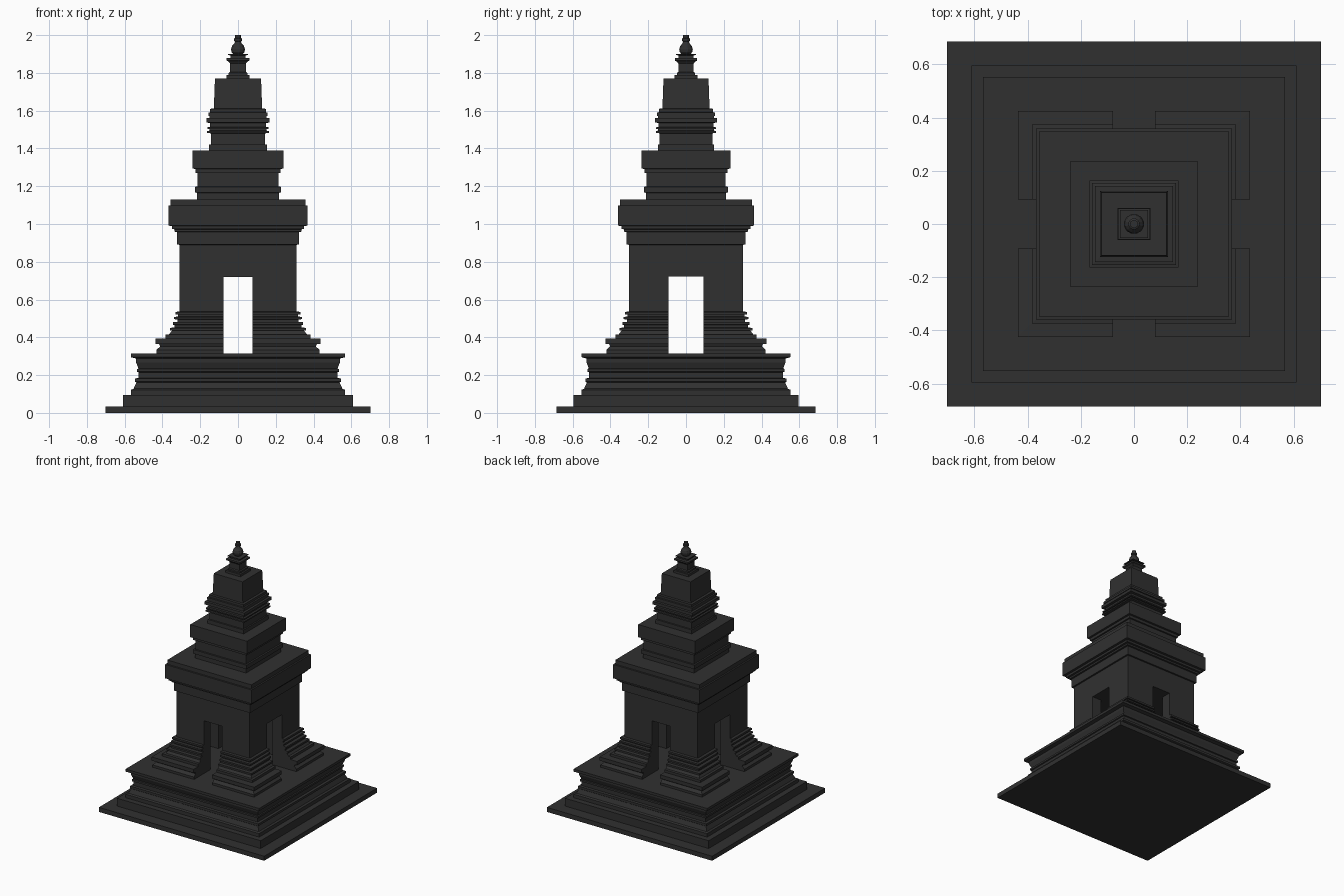
import bpy, bmesh, math

stone = bpy.data.materials.new("dark_stone")
stone.diffuse_color = (0.03, 0.03, 0.03, 1)
RATIO = 0.976  # the plan is slightly shallower in y than in x


def add_object(name, bm):
    bmesh.ops.recalc_face_normals(bm, faces=bm.faces)
    mesh = bpy.data.meshes.new(name)
    bm.to_mesh(mesh)
    bm.free()
    mesh.materials.append(stone)
    ob = bpy.data.objects.new(name, mesh)
    bpy.context.collection.objects.link(ob)
    return ob


def stack(name, profile, sides=4):
    """Closed solid from (half width, z) rings: square tiers or a round turning."""
    bm = bmesh.new()
    rings = []
    for r, z in profile:
        ring = []
        for i in range(sides):
            a = 2 * math.pi * (i + 0.5) / sides
            k = r / math.cos(math.pi / sides)
            ring.append(bm.verts.new((k * math.cos(a), k * math.sin(a) * RATIO, z)))
        rings.append(ring)
    for lo, hi in zip(rings, rings[1:]):
        for i in range(sides):
            j = (i + 1) % sides
            bm.faces.new((lo[i], lo[j], hi[j], hi[i]))
    bm.faces.new(rings[0][::-1])
    bm.faces.new(rings[-1])
    return add_object(name, bm)


def bands(*tiers):
    """Turn (half width, z bottom, z top) tiers into a stepped profile."""
    return [p for r, a, b in tiers for p in ((r, a), (r, b))]


def box(name, hx, hy, z0, z1):
    bm = bmesh.new()
    bmesh.ops.create_cube(bm, size=1)
    for v in bm.verts:
        v.co = (v.co.x * 2 * hx, v.co.y * 2 * hy, z0 + (v.co.z + 0.5) * (z1 - z0))
    return add_object(name, bm)


# Ground slab and moulded terrace
stack("base_terrace", bands((0.702, 0, 0.035), (0.61, 0.035, 0.095)) + [
    (0.567, 0.095), (0.567, 0.122), (0.553, 0.128), (0.538, 0.16),
    (0.545, 0.165), (0.545, 0.182), (0.527, 0.185), (0.527, 0.215),
    (0.535, 0.218), (0.535, 0.232), (0.527, 0.235), (0.54, 0.268),
    (0.54, 0.288), (0.567, 0.295), (0.567, 0.315)])

# Shrine walls with stepped plinth and heavy cornice
body = stack("shrine_body", bands((0.432, 0.315, 0.333)) + [
    (0.412, 0.352), (0.418, 0.365)] + bands(
    (0.436, 0.366, 0.394), (0.383, 0.395, 0.414)) + [
    (0.365, 0.416), (0.35, 0.435)] + bands(
    (0.36, 0.437, 0.45), (0.335, 0.452, 0.465), (0.345, 0.467, 0.48),
    (0.32, 0.482, 0.495), (0.338, 0.496, 0.508), (0.318, 0.51, 0.52),
    (0.332, 0.521, 0.535), (0.31, 0.536, 0.89), (0.322, 0.891, 0.958),
    (0.335, 0.959, 0.972), (0.35, 0.973, 0.99), (0.368, 0.991, 1.097),
    (0.357, 1.098, 1.13)))

# Doorways on all four sides opening into a square inner room
cutters = [box("door_cutter_y", 0.078, 0.6, 0.25, 0.72),
           box("door_cutter_x", 0.6, 0.092, 0.25, 0.721),
           box("room_cutter", 0.23, 0.225, 0.25, 0.722)]
bpy.context.view_layer.objects.active = body
for c in cutters:
    c.hide_render = True
    m = body.modifiers.new("cut", 'BOOLEAN')
    m.operation = 'DIFFERENCE'
    m.solver = 'EXACT'
    m.object = c
    bpy.ops.object.modifier_apply(modifier=m.name)
for c in cutters:
    bpy.data.objects.remove(c)

# Second storey
stack("middle_tier", bands(
    (0.216, 1.13, 1.165), (0.227, 1.166, 1.197), (0.215, 1.198, 1.27),
    (0.226, 1.271, 1.292), (0.241, 1.293, 1.39)))

# Third storey with banded mouldings and a plain tapered block
stack("upper_tier", bands(
    (0.153, 1.39, 1.42), (0.143, 1.421, 1.48), (0.164, 1.482, 1.492),
    (0.152, 1.494, 1.502), (0.162, 1.503, 1.512), (0.148, 1.514, 1.535),
    (0.168, 1.537, 1.56), (0.152, 1.562, 1.572), (0.157, 1.573, 1.59),
    (0.147, 1.592, 1.61)) + [(0.128, 1.611), (0.122, 1.77)])

# Small pedestal under the finial
stack("finial_pedestal", bands((0.062, 1.77, 1.788), (0.05, 1.789, 1.8)) + [
    (0.042, 1.805), (0.042, 1.85), (0.05, 1.86), (0.06, 1.865), (0.06, 1.878),
    (0.04, 1.88), (0.04, 1.893), (0.053, 1.894), (0.053, 1.899)])

# Turned finial
stack("finial", [
    (0.024, 1.898), (0.034, 1.91), (0.037, 1.925), (0.032, 1.942), (0.02, 1.955),
    (0.015, 1.965), (0.021, 1.97), (0.021, 1.982), (0.015, 1.985), (0.015, 2.0)], 12)
